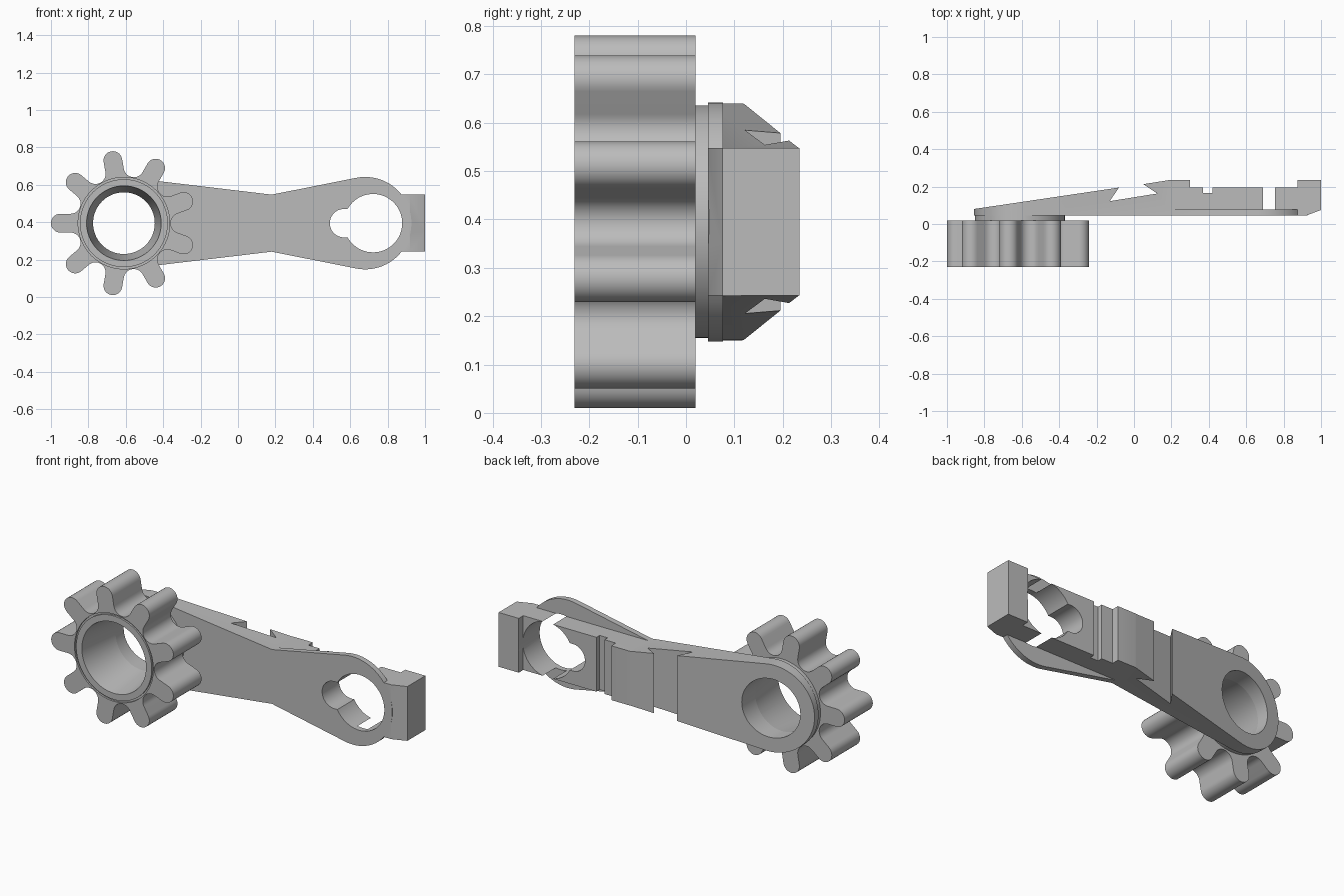
import bpy, bmesh
from math import cos, sin, radians, atan2, hypot, acos
from mathutils import Vector

cube = bpy.data.objects.get("Cube")
if cube:
    bpy.data.objects.remove(cube)

mat = bpy.data.materials.new("plain_grey")
mat.use_nodes = True
mat.diffuse_color = (0.5, 0.5, 0.5, 1)
mat.node_tree.nodes["Principled BSDF"].inputs["Base Color"].default_value = (0.5, 0.5, 0.5, 1)

MID = 0.395            # height of the long axis
HUB = (-0.61, MID)     # gear and hub centre
HEAD = (0.68, MID)     # rounded head centre


def loft(name, rings):
    """Closed solid skinned through matching rings of points."""
    bm = bmesh.new()
    vs = [[bm.verts.new(p) for p in ring] for ring in rings]
    n = len(vs[0])
    for a, b in zip(vs, vs[1:]):
        for i in range(n):
            bm.faces.new((a[i], a[(i + 1) % n], b[(i + 1) % n], b[i]))
    bm.faces.new(vs[0])
    bm.faces.new(vs[-1])
    bmesh.ops.recalc_face_normals(bm, faces=bm.faces)
    me = bpy.data.meshes.new(name)
    bm.to_mesh(me)
    bm.free()
    me.materials.append(mat)
    ob = bpy.data.objects.new(name, me)
    bpy.context.collection.objects.link(ob)
    return ob


def plate(name, pts, y0, y1):
    """Front outline (x, z) extruded in depth."""
    return loft(name, [[(x, y, z) for x, z in pts] for y in (y0, y1)])


def arc(c, r, a0, a1, n=32):
    steps = [radians(a0 + (a1 - a0) * i / n) for i in range(n + 1)]
    return [(c[0] + r * cos(a), c[1] + r * sin(a)) for a in steps]


def circle(c, r, n=64):
    return arc(c, r, 0, 360, n)[:-1]


def boolean(ob, tool, op):
    mod = ob.modifiers.new(op, 'BOOLEAN')
    mod.operation, mod.object, mod.solver = op, tool, 'EXACT'
    bpy.context.view_layer.objects.active = ob
    bpy.ops.object.modifier_apply(modifier=mod.name)
    bpy.data.objects.remove(tool)


def smooth(ob):
    bpy.ops.object.select_all(action='DESELECT')
    ob.select_set(True)
    bpy.context.view_layer.objects.active = ob
    bpy.ops.object.shade_smooth_by_angle(angle=radians(30))


def bore(name):
    """Bore narrowing towards the back."""
    return loft(name, [[(x, y, z) for x, z in circle(HUB, r)]
                       for y, r in ((-0.24, 0.201), (0.02, 0.165), (0.3, 0.165))])


# Gear: nine round-tipped teeth joined by round valleys
TEETH, TIP, TIP_AT, DIP, DIP_AT = 9, 0.05, 0.34, 0.054, 0.304
pitch = 360 / TEETH
outline = []
for k in range(TEETH):
    a = 180 + k * pitch
    v = a + pitch / 2
    tip = (HUB[0] + TIP_AT * cos(radians(a)), HUB[1] + TIP_AT * sin(radians(a)))
    dip = (HUB[0] + DIP_AT * cos(radians(v)), HUB[1] + DIP_AT * sin(radians(v)))
    outline += arc(tip, TIP, a - 90, a + 90, 14)
    outline += arc(dip, DIP, a - 90, a - 270 + pitch, 12)
gear = plate("gear", outline, -0.23, 0.02)
groove = plate("groove", circle(HUB, 0.245), -0.24, -0.22)
boolean(groove, plate("groove_core", circle(HUB, 0.235), -0.25, -0.21), 'DIFFERENCE')
boolean(gear, groove, 'DIFFERENCE')
boolean(gear, bore("gear_bore"), 'DIFFERENCE')
smooth(gear)

# Collar between gear and arm
collar = plate("collar", circle(HUB, 0.24), 0.02, 0.045)
boolean(collar, bore("collar_bore"), 'DIFFERENCE')
smooth(collar)


def tangent(c, r, p):
    """Angle on the circle where the upper tangent through p touches."""
    dx, dz = p[0] - c[0], p[1] - c[1]
    off = acos(r / hypot(dx, dz))
    base = atan2(dz, dx)
    return (base + off if dx > 0 else base - off) * 180 / 3.14159265


# Arm: stepped side profile trimmed to a tapering front outline
NECK = (0.18, 0.5475)
HALF = NECK[1] - MID
low = MID - HALF
ta = tangent(HUB, 0.245, NECK)
front = arc(HUB, 0.245, ta, 360 - ta, 48) + [(NECK[0], low), (1.0, low), (1.0, NECK[1]), NECK]
profile = [(-0.87, 0.045), (0.92, 0.045), (1.0, 0.075), (1.0, 0.235), (0.875, 0.235),
           (0.875, 0.195), (0.42, 0.195), (0.42, 0.167), (0.37, 0.167), (0.37, 0.195),
           (0.30, 0.195), (0.30, 0.235), (0.19, 0.235), (0.05, 0.213), (0.125, 0.163),
           (-0.13, 0.122), (-0.08, 0.195), (-0.87, 0.078)]
arm = loft("arm", [[(x, y, z) for x, y in profile] for z in (0.0, 0.8)])
boolean(arm, plate("arm_outline", front, -0.1, 0.4), 'INTERSECT')

# Thin rounded flange around the far head
th = tangent(HEAD, 0.247, NECK)
th = th % 360
flange = plate("head_flange", arc(HEAD, 0.247, th, -th, 48) + [(NECK[0], low), NECK],
               0.045, 0.077)
boolean(arm, flange, 'UNION')

# Hub hole and keyhole opening
boolean(arm, plate("hub_hole", circle(HUB, 0.165), -0.1, 0.4), 'DIFFERENCE')
boolean(arm, plate("key_hole", circle((0.722, MID), 0.156), -0.1, 0.4), 'DIFFERENCE')
slot = arc((0.567, MID), 0.076, 90, 270, 24) + [(0.66, MID - 0.076), (0.66, MID + 0.076)]
boolean(arm, plate("key_slot", slot, -0.1, 0.4), 'DIFFERENCE')
smooth(arm)
